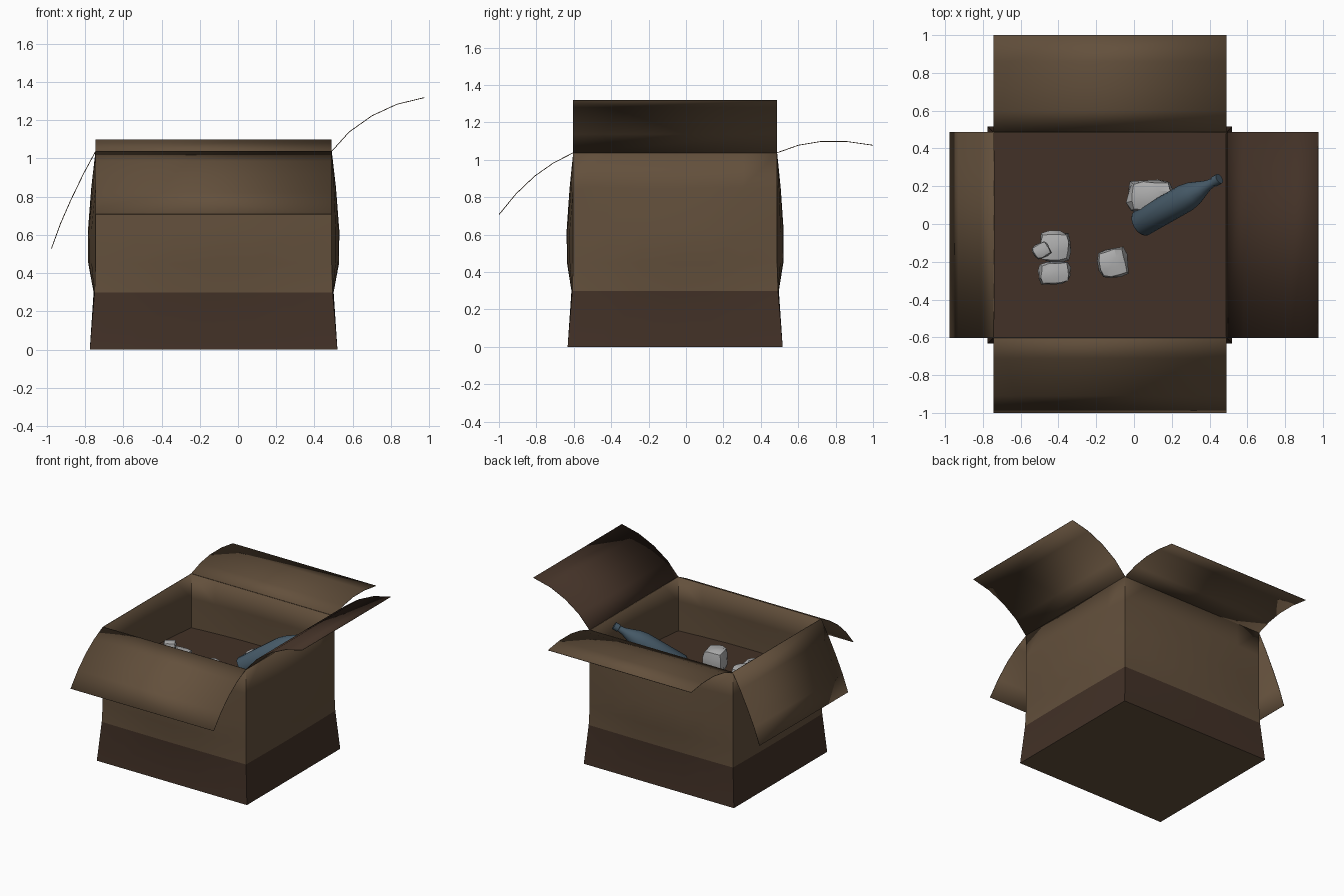
import bpy, bmesh, math, random
from mathutils import Vector

if "Cube" in bpy.data.objects:
    bpy.data.objects.remove(bpy.data.objects["Cube"])
random.seed(4)


def material(name, rgb):
    m = bpy.data.materials.new(name)
    m.use_nodes = True
    m.diffuse_color = (*rgb, 1)
    bsdf = m.node_tree.nodes["Principled BSDF"]
    bsdf.inputs["Base Color"].default_value = (*rgb, 1)
    bsdf.inputs["Roughness"].default_value = 0.9
    return m


cardboard = material("cardboard", (0.125, 0.08, 0.045))
damp = material("damp cardboard", (0.055, 0.031, 0.02))
paper = material("grey paper", (0.42, 0.42, 0.42))
glass = material("blue glass", (0.06, 0.1, 0.135))


def finish(bm, name, mats, smooth=None):
    me = bpy.data.meshes.new(name)
    bm.to_mesh(me)
    bm.free()
    ob = bpy.data.objects.new(name, me)
    bpy.context.collection.objects.link(ob)
    for m in mats:
        me.materials.append(m)
    if smooth:
        bpy.ops.object.select_all(action='DESELECT')
        ob.select_set(True)
        bpy.context.view_layer.objects.active = ob
        bpy.ops.object.shade_smooth_by_angle(angle=math.radians(smooth))
    return ob


def thicken(ob, amount, rear=0):
    mod = ob.modifiers.new("thickness", 'SOLIDIFY')
    mod.thickness = amount
    mod.offset = -1
    mod.material_offset = rear
    mod.material_offset_rim = rear


# Box dimensions at the rim
X0, X1, Y0, Y1, RIM, FLOOR = -0.745, 0.49, -0.603, 0.487, 1.04, 0.62
CX, CY, HX, HY = (X0 + X1) / 2, (Y0 + Y1) / 2, (X1 - X0) / 2, (Y1 - Y0) / 2
SEG = 6


def ring(z, flare, bulge):
    """Rectangular outline, flared at the corners and bowed mid-side."""
    pts = []
    for side in range(4):
        for i in range(SEG):
            t = 2 * i / SEG - 1
            out = 1 + bulge / HX * (1 - t * t)
            u, v = [(t, -out), (out, t), (-t, out), (-out, -t)][side]
            pts.append((CX + u * (HX + flare), CY + v * (HY + flare), z))
    return pts


# Box walls, with a dark band along the base
bm = bmesh.new()
rows = [(0, .03, 0), (.3, .005, .005), (.45, 0, .038), (FLOOR, 0, .04),
        (.85, 0, .022), (RIM, 0, 0)]
rings = [[bm.verts.new(p) for p in ring(*r)] for r in rows]
for a, b in zip(rings, rings[1:]):
    for i in range(len(a)):
        j = (i + 1) % len(a)
        f = bm.faces.new((a[i], a[j], b[j], b[i]))
        f.smooth = True
        f.material_index = 1 if f.calc_center_median().z < 0.3 else 0
bm.faces.new(rings[0][::-1])
thicken(finish(bm, "box_walls", [cardboard, damp], 35), 0.006)

# Inner floor with a shallow raised panel
bm = bmesh.new()
floor = bm.faces.new([bm.verts.new(p) for p in ring(FLOOR, -.003, .04)])
finish(bm, "inner_floor", [damp])
bm = bmesh.new()
bmesh.ops.create_cube(bm, size=1)
for v in bm.verts:
    v.co = (CX + v.co.x * 2 * (HX - .043), CY + v.co.y * 2 * (HY - .045), FLOOR + v.co.z * .008)
finish(bm, "floor_panel", [damp])


# Curved flaps: outline runs from the rim outward as (distance, height)
def flap(name, axis, outline, inner):
    bm = bmesh.new()
    pairs = []
    for d, z in outline:
        ends = [(d, Y0, z), (d, Y1, z)] if axis == 'x' else [(X0, d, z), (X1, d, z)]
        pairs.append([bm.verts.new(p) for p in ends])
    for a, b in zip(pairs, pairs[1:]):
        f = bm.faces.new((a[0], a[1], b[1], b[0]))
        f.normal_update()
        if f.normal.z < 0:
            f.normal_flip()
    thicken(finish(bm, name, [inner, cardboard], 40), 0.004, 1)


flap("left_flap", 'x', [(X1, RIM), (.58, 1.14), (.7, 1.225), (.83, 1.285), (.975, 1.32)], damp)
flap("right_flap", 'x', [(X0, RIM), (-.81, .92), (-.875, .785), (-.93, .66), (-.977, .53)], cardboard)
flap("front_flap", 'y', [(Y0, RIM), (-.71, .985), (-.81, .915), (-.91, .82), (-1, .71)], cardboard)
flap("back_flap", 'y', [(Y1, RIM), (.6, 1.08), (.72, 1.1), (.86, 1.1), (1, 1.08)], cardboard)


# Crumpled paper: rounded, jittered cubes
def crumple(name, centre, size, turn=0.0):
    bm = bmesh.new()
    bmesh.ops.create_cube(bm, size=2)
    bmesh.ops.subdivide_edges(bm, edges=bm.edges[:], cuts=2, use_grid_fill=True)
    for v in bm.verts:
        p = v.co.lerp(v.co.normalized() * 1.15, 0.6) * random.uniform(0.88, 1.04)
        v.co = [p[k] * size[k] / 2 for k in range(3)]
    ob = finish(bm, name, [paper], 25)
    ob.location = centre
    ob.rotation_euler.z = turn


crumple("paper_ball_back", (.085, .145, .70), (.24, .18, .17))
crumple("paper_ball_middle", (-.113, -.205, .71), (.16, .16, .18), .2)
crumple("paper_ball_side", (-.42, -.12, .695), (.165, .16, .15))
crumple("paper_ball_front", (-.42, -.26, .69), (.17, .12, .14), .1)
crumple("paper_scrap", (-.49, -.14, .785), (.09, .08, .07), .5)

# Bottle: lathed profile of (fraction along axis, radius)
base, tip = Vector((.03, .0, .70)), Vector((.452, .24, .99))
length = (tip - base).length
profile = [(0, 0), (0, .066), (.02, .074), (.58, .074), (.68, .064), (.78, .043),
           (.86, .027), (.93, .022), (.935, .028), (1, .028), (1, 0)]
bm = bmesh.new()
verts = [bm.verts.new((r, 0, t * length)) for t, r in profile]
edges = [bm.edges.new(e) for e in zip(verts, verts[1:])]
bmesh.ops.spin(bm, geom=verts + edges, cent=(0, 0, 0), axis=(0, 0, 1),
               angle=math.tau, steps=16, use_duplicate=False)
bmesh.ops.remove_doubles(bm, verts=bm.verts[:], dist=1e-4)
bmesh.ops.recalc_face_normals(bm, faces=bm.faces[:])
bottle = finish(bm, "bottle", [glass], 40)
bottle.location = base
bottle.rotation_euler = (tip - base).to_track_quat('Z', 'Y').to_euler()
